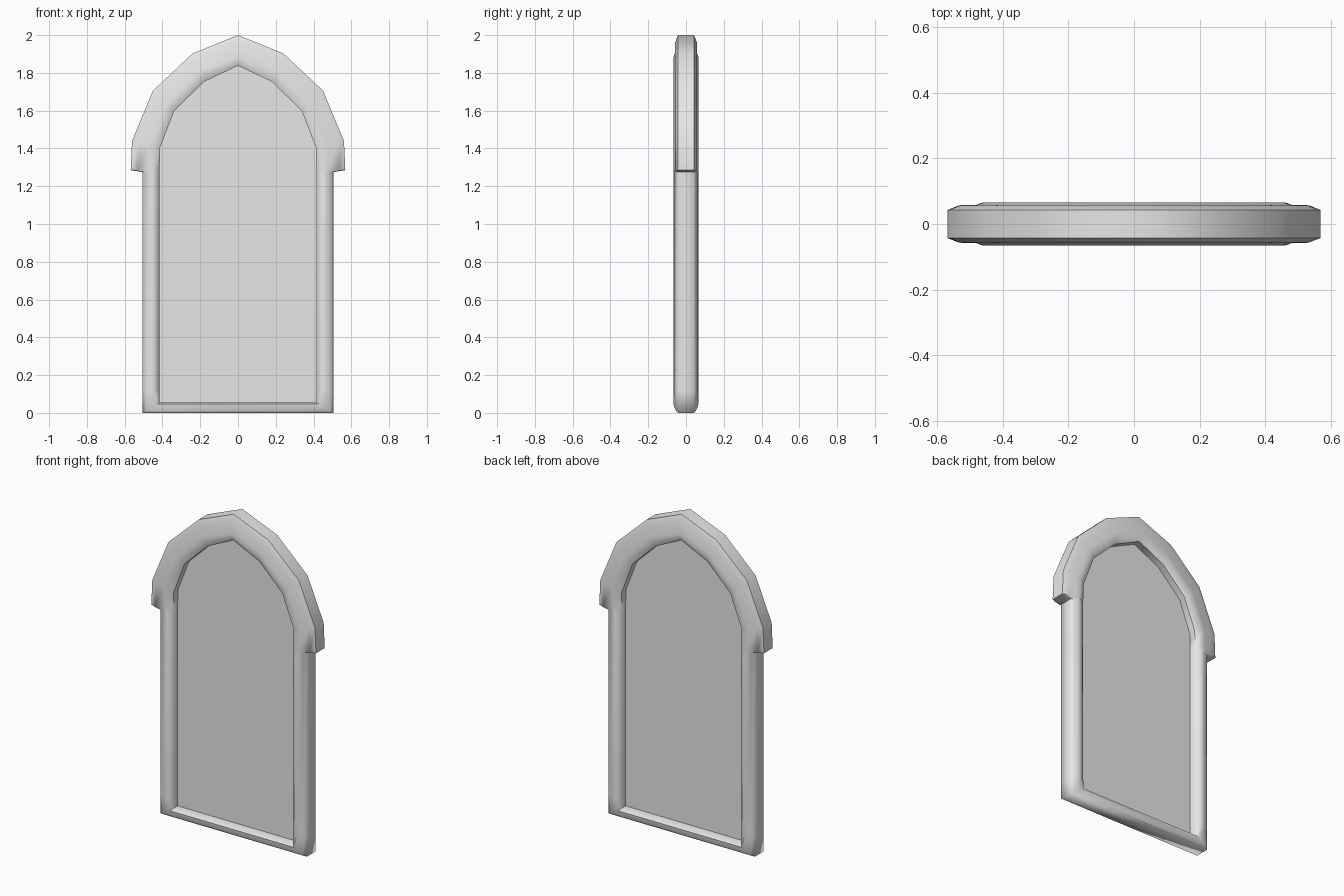
import bpy, bmesh

cube = bpy.data.objects.get("Cube")
if cube:
    bpy.data.objects.remove(cube)

grey = bpy.data.materials.new("light_grey")
grey.use_nodes = True
grey.diffuse_color = (0.8, 0.8, 0.8, 1)
grey.node_tree.nodes["Principled BSDF"].inputs["Base Color"].default_value = (0.8, 0.8, 0.8, 1)

# Cross-sections: (fraction from inner to outer edge, half depth)
SILL = [(0, 0.045), (0.15, 0.066), (0.5, 0.06), (0.8, 0.052), (1, 0.043)]
JAMB = [(0, 0.045), (0.35, 0.066), (0.6, 0.063), (0.8, 0.055), (1, 0.043)]
HOOD = [(0, 0.045), (0.28, 0.066), (0.42, 0.058), (0.77, 0.057), (1, 0.043)]

# Stations on the left half, bottom to apex: inner (x, z), outer (x, z), section
half = [
    ((0.415, 0.055), (0.505, 0), SILL),
    ((0.415, 0.12), (0.505, 0.12), JAMB),
    ((0.415, 1.275), (0.505, 1.275), JAMB),
    ((0.415, 1.285), (0.568, 1.285), HOOD),
    ((0.413, 1.403), (0.561, 1.44), HOOD),
    ((0.337, 1.60), (0.45, 1.706), HOOD),
    ((0.178, 1.754), (0.24, 1.903), HOOD),
    ((0, 1.838), (0, 2), HOOD),
]
mirrored = [((-i[0], i[1]), (-o[0], o[1]), s) for i, o, s in half[-2::-1]]
stations = half + mirrored


def finish(name, bm):
    bmesh.ops.recalc_face_normals(bm, faces=bm.faces)
    mesh = bpy.data.meshes.new(name)
    bm.to_mesh(mesh)
    bm.free()
    obj = bpy.data.objects.new(name, mesh)
    bpy.context.collection.objects.link(obj)
    mesh.materials.append(grey)
    bpy.ops.object.select_all(action='DESELECT')
    obj.select_set(True)
    bpy.context.view_layer.objects.active = obj
    return obj


# Frame: closed loft of the sections around the arch
bm = bmesh.new()
rings = []
for inner, outer, section in stations:
    loop = [(t, -d) for t, d in section] + [(t, d) for t, d in reversed(section)]
    rings.append([bm.verts.new((inner[0] + (outer[0] - inner[0]) * t, y,
                                inner[1] + (outer[1] - inner[1]) * t))
                  for t, y in loop])
for k, ring in enumerate(rings):
    following = rings[(k + 1) % len(rings)]
    for j in range(len(ring)):
        n = (j + 1) % len(ring)
        bm.faces.new((ring[j], ring[n], following[n], following[j]))
finish("arched_frame", bm)
bpy.ops.object.shade_smooth_by_angle(angle=1.1)

# Pane: thin flat sheet in the middle of the opening
bm = bmesh.new()
sides = [[bm.verts.new((i[0], y, i[1])) for i, o, s in stations] for y in (-0.002, 0.002)]
bm.faces.new(sides[0])
bm.faces.new(sides[1][::-1])
finish("pane", bm)
